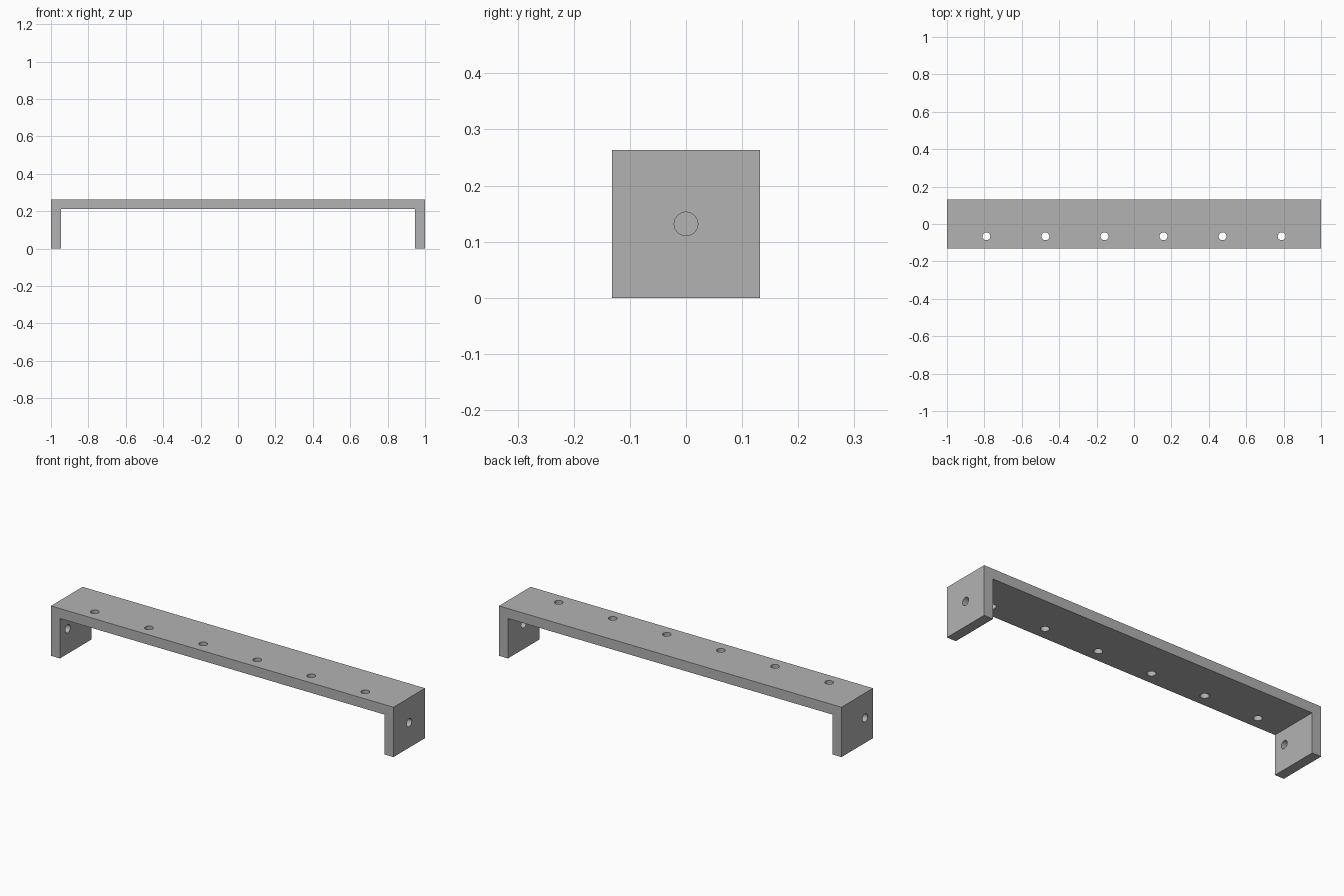
import bpy, bmesh, math
from mathutils import Matrix, Vector

old = bpy.data.objects.get("Cube")
if old:
    bpy.data.objects.remove(old, do_unlink=True)

UNIT = 2 / 19                 # the bracket is 19 units long
DEPTH = 2.5 * UNIT
HEIGHT = 2.5 * UNIT
WALL = 0.5 * UNIT
HOLE_RADIUS = 0.2 * UNIT
HOLE_Y = -DEPTH / 4

grey = bpy.data.materials.new("plain grey")
grey.use_nodes = True
colour = (0.448, 0.448, 0.448, 1)
grey.diffuse_color = colour
grey.node_tree.nodes["Principled BSDF"].inputs["Base Color"].default_value = colour


def make_object(name, bm):
    bmesh.ops.recalc_face_normals(bm, faces=bm.faces)
    mesh = bpy.data.meshes.new(name)
    bm.to_mesh(mesh)
    bm.free()
    mesh.materials.append(grey)
    obj = bpy.data.objects.new(name, mesh)
    bpy.context.collection.objects.link(obj)
    return obj


def add_drill(bm, centre, turn):
    bmesh.ops.create_cone(bm, cap_ends=True, segments=40, radius1=HOLE_RADIUS,
                          radius2=HOLE_RADIUS, depth=WALL * 2,
                          matrix=Matrix.Translation(centre) @ turn)


# U-shaped bracket: half profile mirrored, then extruded through the depth
half = [(1, HEIGHT), (1, 0), (1 - WALL, 0), (1 - WALL, HEIGHT - WALL)]
profile = half + [(-x, z) for x, z in reversed(half)]
bm = bmesh.new()
face = bm.faces.new([bm.verts.new((x, -DEPTH / 2, z)) for x, z in profile])
ext = bmesh.ops.extrude_face_region(bm, geom=[face], use_keep_orig=True)
moved = [v for v in ext["geom"] if isinstance(v, bmesh.types.BMVert)]
bmesh.ops.translate(bm, verts=moved, vec=(0, DEPTH, 0))
bracket = make_object("bracket", bm)

# Drills: a row of six through the top, one through each leg
bm = bmesh.new()
for i in range(6):
    x = (i - 2.5) * 3 * UNIT
    add_drill(bm, Vector((x, HOLE_Y, HEIGHT - WALL / 2)), Matrix.Identity(4))
sideways = Matrix.Rotation(math.pi / 2, 4, "Y")
for x, y in ((1 - WALL / 2, 0), (WALL / 2 - 1, HOLE_Y)):
    add_drill(bm, Vector((x, y, HEIGHT / 2)), sideways)
drills = make_object("hole_cutters", bm)
drills.hide_render = True

# Cut the holes and keep the result
cut = bracket.modifiers.new("holes", "BOOLEAN")
cut.operation = "DIFFERENCE"
cut.solver = "EXACT"
cut.object = drills
bpy.ops.object.select_all(action="DESELECT")
bpy.context.view_layer.objects.active = bracket
bracket.select_set(True)
bpy.ops.object.modifier_apply(modifier=cut.name)
bpy.data.objects.remove(drills, do_unlink=True)
bpy.ops.object.shade_smooth_by_angle(angle=math.radians(30))
